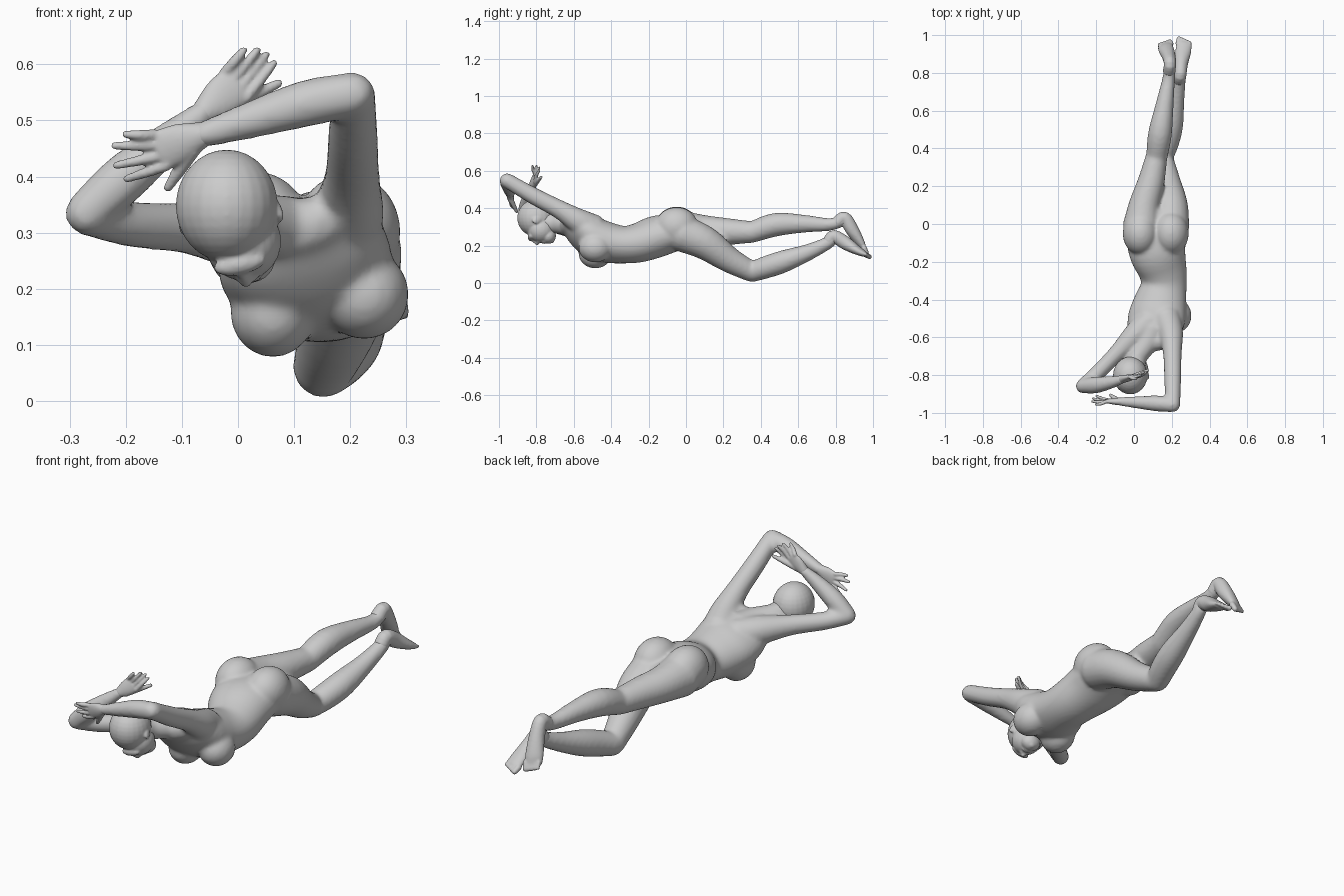
import bpy, bmesh, math
from mathutils import Vector, Matrix


def tube(bm, pts, up=(0, 0, 1), n=20, steps=4):
    """Smooth round-ended limb through (x, y, z, half width, half height, roll)."""
    P = []
    for p in pts:
        p = list(p)
        if len(p) == 4:
            p.append(p[3])
        if len(p) == 5:
            p.append(0)
        P.append(Vector(p))
    P = [P[0] * 2 - P[1]] + P + [P[-1] * 2 - P[-2]]
    path = []
    for i in range(1, len(P) - 2):
        a, b, c, d = P[i - 1:i + 3]
        for s in range(steps):
            t = s / steps
            path.append(0.5 * (2 * b + (c - a) * t + (2 * a - 5 * b + 4 * c - d) * t * t
                               + (3 * b - a - 3 * c + d) * t ** 3))
    path.append(P[-2])
    pos = [Vector(q[:3]) for q in path]
    tan = [(pos[min(i + 1, len(pos) - 1)] - pos[max(i - 1, 0)]).normalized() for i in range(len(pos))]
    caps = [math.radians(a) for a in (30, 60, 85)]
    sections = [(0, -math.sin(a), math.cos(a)) for a in reversed(caps)]
    sections += [(i, 0, 1) for i in range(len(path))]
    sections += [(len(path) - 1, math.sin(a), math.cos(a)) for a in caps]
    rings = []
    for i, off, sc in sections:
        w, h, roll = path[i][3:]
        t = tan[i]
        side = t.cross(Vector(up) + Vector((-roll, 0, 0))).normalized()
        nrm = side.cross(t)
        c = pos[i] + t * off * min(w, h)
        rings.append([bm.verts.new(c + side * w * sc * math.cos(2 * math.pi * k / n)
                                   + nrm * h * sc * math.sin(2 * math.pi * k / n)) for k in range(n)])
    for r, s in zip(rings, rings[1:]):
        for k in range(n):
            bm.faces.new((r[k], r[(k + 1) % n], s[(k + 1) % n], s[k]))
    bm.faces.new(rings[0][::-1])
    bm.faces.new(rings[-1])


def blob(bm, c, r, rot=(0, 0, 0)):
    m = Matrix.Translation(c)
    for ang, ax in zip(rot, 'XYZ'):
        m = m @ Matrix.Rotation(math.radians(ang), 4, ax)
    bmesh.ops.create_uvsphere(bm, u_segments=24, v_segments=16, radius=1,
                              matrix=m @ Matrix.Diagonal((*r, 1)))


def finish(bm, name, voxel, smooth):
    """Fuse overlapping pieces into one soft skin."""
    bmesh.ops.recalc_face_normals(bm, faces=bm.faces)
    me = bpy.data.meshes.new(name)
    bm.to_mesh(me)
    bm.free()
    ob = bpy.data.objects.new(name, me)
    bpy.context.collection.objects.link(ob)
    r = ob.modifiers.new("fuse", 'REMESH')
    r.mode = 'VOXEL'
    r.voxel_size = voxel
    r.use_smooth_shade = True
    s = ob.modifiers.new("soften", 'SMOOTH')
    s.factor = 0.5
    s.iterations = smooth


# torso
b = bmesh.new()
tube(b, [(.115, .03, .265, .12, .075), (.115, -.05, .265, .155, .095),
         (.125, -.15, .25, .15, .112), (.152, -.25, .216, .128, .106),
         (.157, -.33, .205, .122, .1, .1), (.138, -.42, .217, .142, .108, .2),
         (.12, -.5, .245, .155, .105, .25), (.11, -.57, .28, .145, .083, .3),
         (.105, -.62, .305, .105, .055, .3)], n=32)
for c in ((.034, -.05, .305), (.196, -.05, .302)):          # buttocks
    blob(b, c, (.094, .115, .104))
blob(b, (.062, -.485, .158), (.076, .09, .08))              # breasts
blob(b, (.225, -.485, .19), (.08, .09, .08))

# arms, upper arm then forearm
tube(b, [(.08, -.52, .28, .075), (.01, -.585, .295, .066), (-.09, -.685, .308, .046),
         (-.19, -.785, .315, .041), (-.27, -.858, .334, .039)])
tube(b, [(-.27, -.858, .336, .039), (-.205, -.853, .395, .044), (-.13, -.84, .458, .035),
         (-.06, -.822, .515, .023)])
tube(b, [(.17, -.5, .29, .08), (.195, -.58, .335, .066), (.203, -.68, .395, .05),
         (.205, -.82, .468, .045), (.205, -.955, .547, .04)])
tube(b, [(.205, -.957, .547, .04), (.12, -.95, .53, .042), (.03, -.945, .503, .034),
         (-.065, -.94, .474, .024)])

# legs, thigh then shin
tube(b, [(.195, -.02, .265, .098), (.195, .1, .215, .09), (.175, .23, .125, .07),
         (.152, .35, .06, .055)])
tube(b, [(.152, .355, .06, .055), (.178, .43, .085, .06), (.2, .52, .115, .06),
         (.222, .65, .163, .045), (.24, .76, .215, .034), (.245, .78, .24, .033)])
tube(b, [(.04, -.01, .285, .1), (.055, .1, .28, .083), (.09, .22, .275, .072),
         (.12, .36, .272, .057)])
tube(b, [(.12, .35, .271, .057), (.138, .48, .312, .063), (.162, .63, .317, .048),
         (.184, .77, .313, .034), (.19, .835, .335, .032)])

# neck
tube(b, [(.1, -.56, .295, .07), (.07, -.63, .31, .058), (.02, -.7, .318, .053), (0, -.76, .325, .06)])
finish(b, "body", .009, 9)

# head with face and ears
b = bmesh.new()
blob(b, (-.02, -.802, .348), (.091, .1, .1))
blob(b, (.008, -.775, .285), (.069, .074, .07), (0, -12, 0))
blob(b, (.018, -.735, .252), (.048, .04, .042))
blob(b, (.024, -.72, .232), (.022, .018, .02))              # chin
blob(b, (.003, -.828, .245), (.048, .018, .02), (0, -12, 0))  # brow
tube(b, [(.004, -.825, .233, .009), (.014, -.795, .212, .012, .01)], up=(0, 0, 1), n=12)
for dx in (-.012, .012):
    blob(b, (.014 + dx, -.79, .222), (.01, .01, .009))
for y in (-.765, -.755):                                    # lips
    blob(b, (.022, y, .219), (.022, .006, .01), (0, -10, 0))
for c, a in (((.068, -.795, .338), 20), ((-.092, -.765, .318), -20)):
    blob(b, c, (.009, .03, .02), (25, 0, a))
finish(b, "head", .005, 4)


# hands
def hand(name, wrist, knuckle, tips, thumb, up):
    bm = bmesh.new()
    w, k, up = Vector(wrist), Vector(knuckle), Vector(up)
    side = (k - w).cross(up).normalized()
    tube(bm, [(*w, .024, .021), (*w.lerp(k, .5), .035, .018), (*k, .037, .012)], up=up)
    for i, tip in enumerate(tips):
        base = k + side * .029 * (1 - 2 * i / 3)
        tip = Vector(tip)
        mid = base.lerp(tip, .5) + up.normalized() * .004
        tube(bm, [(*base, .0105), (*mid, .0095), (*tip, .007)], up=up, n=12)
    th = Vector(thumb)
    s = math.copysign(1, (th - w).dot(side))
    base = w.lerp(k, .3) + side * s * .018
    tube(bm, [(*base, .015), (*base.lerp(th, .55), .012), (*th, .008)], up=up, n=12)
    finish(bm, name, .004, 3)


hand("raised_hand_left", (-.06, -.822, .515), (-.004, -.808, .563),
     [(.064, -.785, .602), (.05, -.785, .617), (.034, -.8, .625), (.01, -.82, .625)],
     (.072, -.775, .566), (.1, -1, .1))
hand("raised_hand_right", (-.065, -.94, .474), (-.138, -.937, .447),
     [(-.2, -.955, .475), (-.22, -.94, .455), (-.217, -.925, .42), (-.198, -.91, .396)],
     (-.125, -.905, .38), (0, -1, -.1))


# feet, sole facing back, big toe on the inner side
def foot(name, pts, toes_from, toes_to):
    bm = bmesh.new()
    tube(bm, pts)
    a, c = Vector(toes_from), Vector(toes_to)
    d = (Vector(pts[-1][:3]) - Vector(pts[-2][:3])).normalized()
    for i in range(5):
        r = .015 - .0015 * i
        p = a.lerp(c, i / 4)
        tube(bm, [(*(p - d * .03), r), (*p, r * .85)], n=12)
    finish(bm, name, .005, 4)


foot("foot_right", [(.24, .765, .225, .034), (.245, .792, .25, .033, .034), (.25, .85, .215, .036, .036),
                    (.26, .91, .178, .042, .026), (.266, .95, .157, .04, .017)],
     (.238, .982, .14), (.298, .962, .152))
foot("foot_left", [(.187, .81, .325, .034), (.19, .848, .348, .032, .034), (.185, .885, .29, .036, .036),
                   (.17, .925, .222, .041, .026), (.163, .942, .188, .039, .017)],
     (.19, .966, .16), (.132, .952, .172))
